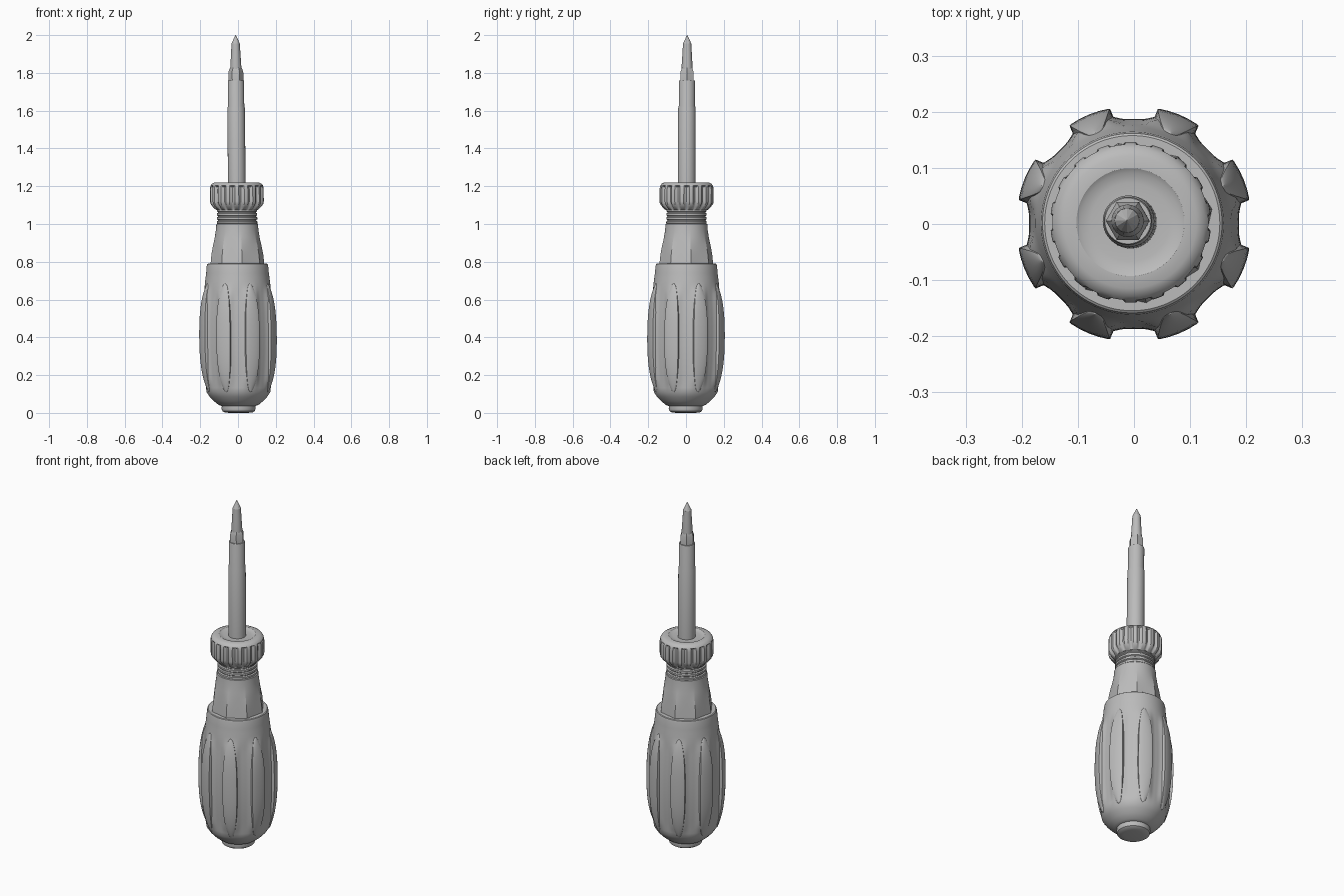
import bpy
import bmesh
import math

cube = bpy.data.objects.get("Cube")
if cube:
    bpy.data.objects.remove(cube, do_unlink=True)

grey = bpy.data.materials.new("plain grey")
grey.use_nodes = True
COLOUR = (0.5, 0.5, 0.5, 1)
grey.diffuse_color = COLOUR
grey.node_tree.nodes["Principled BSDF"].inputs["Base Color"].default_value = COLOUR


def place(x, y, z):
    """The tool leans very slightly away from vertical."""
    lean = z - 0.4
    return (x - 0.008 * lean, y + 0.004 * lean, z)


def skin(name, rings, sharp=30):
    """Join closed rings of points into a capped solid."""
    bm = bmesh.new()
    loops = [[bm.verts.new(place(*p)) for p in ring] for ring in rings]
    n = len(loops[0])
    for low, high in zip(loops, loops[1:]):
        for i in range(n):
            j = (i + 1) % n
            bm.faces.new((low[i], low[j], high[j], high[i]))
    bm.faces.new(loops[0][::-1])
    bm.faces.new(loops[-1])
    bmesh.ops.recalc_face_normals(bm, faces=bm.faces)
    mesh = bpy.data.meshes.new(name)
    bm.to_mesh(mesh)
    bm.free()
    mesh.materials.append(grey)
    obj = bpy.data.objects.new(name, mesh)
    bpy.context.collection.objects.link(obj)
    bpy.ops.object.select_all(action="DESELECT")
    obj.select_set(True)
    bpy.context.view_layer.objects.active = obj
    bpy.ops.object.shade_smooth_by_angle(angle=math.radians(sharp))
    return obj


def turned(name, profile, sides=64, shape=lambda r, z, a: r, sharp=30):
    """Turn a (radius, height) profile, with an optional radius rule."""
    rings = []
    for r, z in profile:
        ring = []
        for i in range(sides):
            a = math.tau * i / sides
            s = shape(r, z, a)
            ring.append((s * math.cos(a), s * math.sin(a), z))
        rings.append(ring)
    return skin(name, rings, sharp)


def smooth(t):
    t = min(1, max(0, t))
    return t * t * (3 - 2 * t)


def grip_radius(z):
    """Barrel shape of the grip between its two ends."""
    return 0.189 - (0.20 if z > 0.4 else 0.24) * (z - 0.4) ** 2


RIDGES = 8
STEP = math.tau / RIDGES
LOW, HIGH = 0.11, 0.685


# Grip with a concave flare running up to each ridge
def flared(r, z, a):
    off = (a % STEP - STEP / 2) / STEP * 2
    window = smooth((z - LOW) / 0.08) * smooth((HIGH - z) / 0.08)
    return r + window * (0.013 * math.exp(-(off / 0.6) ** 4) - 0.002)


bottom = [(0.085, 0.035), (0.105, 0.042), (0.13, 0.062), (0.152, 0.085)]
middle = [(grip_radius(z), z) for z in [0.11 + 0.0225 * i for i in range(29)]]
turned("grip", bottom + middle + [(0.163, 0.775), (0.16, 0.787), (0.156, 0.79), (0.12, 0.79)],
       160, flared)

# Raised finger ridges around the grip
for k in range(RIDGES):
    centre = STEP * (k + 0.5)
    c, s = math.cos(centre), math.sin(centre)
    rings = []
    for i in range(33):
        t = -math.cos(math.pi * i / 32)
        z = (LOW + HIGH) / 2 + t * (HIGH - LOW) / 2
        width = 0.002 + 0.037 * (1 - abs(t) ** 2.6) ** 0.6
        out = grip_radius(z) + 0.003 + 0.019 * (1 - t ** 4)
        section = [(out - 0.04, -width), (out - 0.005, -width)]
        section += [(out - 0.004 * u * u, u * width * 0.95) for u in (-0.95, -0.5, 0, 0.5, 0.95)]
        section += [(out - 0.005, width), (out - 0.04, width)]
        rings.append([(d * c - w * s, d * s + w * c, z) for d, w in section])
    skin("grip_ridge", rings, 40)

# Button on the butt end
turned("end_button", [(0.05, 0), (0.075, 0.003), (0.086, 0.01), (0.09, 0.022), (0.088, 0.045)])


# Neck that turns from eight flats into a round
def flats(r, z, a):
    off = (a - math.radians(10)) % STEP - STEP / 2
    flat = math.cos(STEP / 2) / math.cos(off)
    blend = smooth((0.95 - z) / 0.1)
    return r * (1 + blend * (flat * 1.03 - 1))


turned("neck", [(0.143, 0.76), (0.14, 0.79), (0.135, 0.84), (0.127, 0.89), (0.119, 0.93),
                (0.113, 0.965), (0.11, 1.0), (0.1, 1.005)], 144, flats, 18)

# Ringed section below the collar
rings = [(0.1, 0.99)]
for i in range(4):
    z = 1.0 + i * 0.021
    rings += [(0.101, z), (0.107, z + 0.004), (0.107, z + 0.014), (0.101, z + 0.018)]
turned("threaded_ring", rings)


# Fluted collar
def fluted(r, z, a):
    if 1.085 < z < 1.2:
        return r - 0.011 * max(0, math.cos(18 * a)) ** 0.7
    return r


turned("collar", [(0.1, 1.07), (0.112, 1.075), (0.128, 1.09), (0.141, 1.107), (0.143, 1.12),
                  (0.143, 1.185), (0.141, 1.197), (0.139, 1.203), (0.132, 1.213),
                  (0.118, 1.22), (0.096, 1.221), (0.088, 1.216), (0.07, 1.213),
                  (0.045, 1.213)], 180, fluted)

# Shaft in two thicknesses
turned("shaft", [(0.047, 1.19), (0.046, 1.615), (0.043, 1.625), (0.043, 1.755),
                 (0.041, 1.761), (0.03, 1.761)], 40)

# Hexagonal bit shank, round bit and pointed tip
turned("bit_shank", [(0.039, 1.74), (0.039, 1.808), (0.03, 1.828)], 6)
turned("bit", [(0.029, 1.8), (0.029, 1.835), (0.025, 1.9), (0.022, 1.955)], 24)
turned("bit_tip", [(0.022, 1.955), (0.012, 1.977), (0.001, 2.0)], 12, sharp=20)
